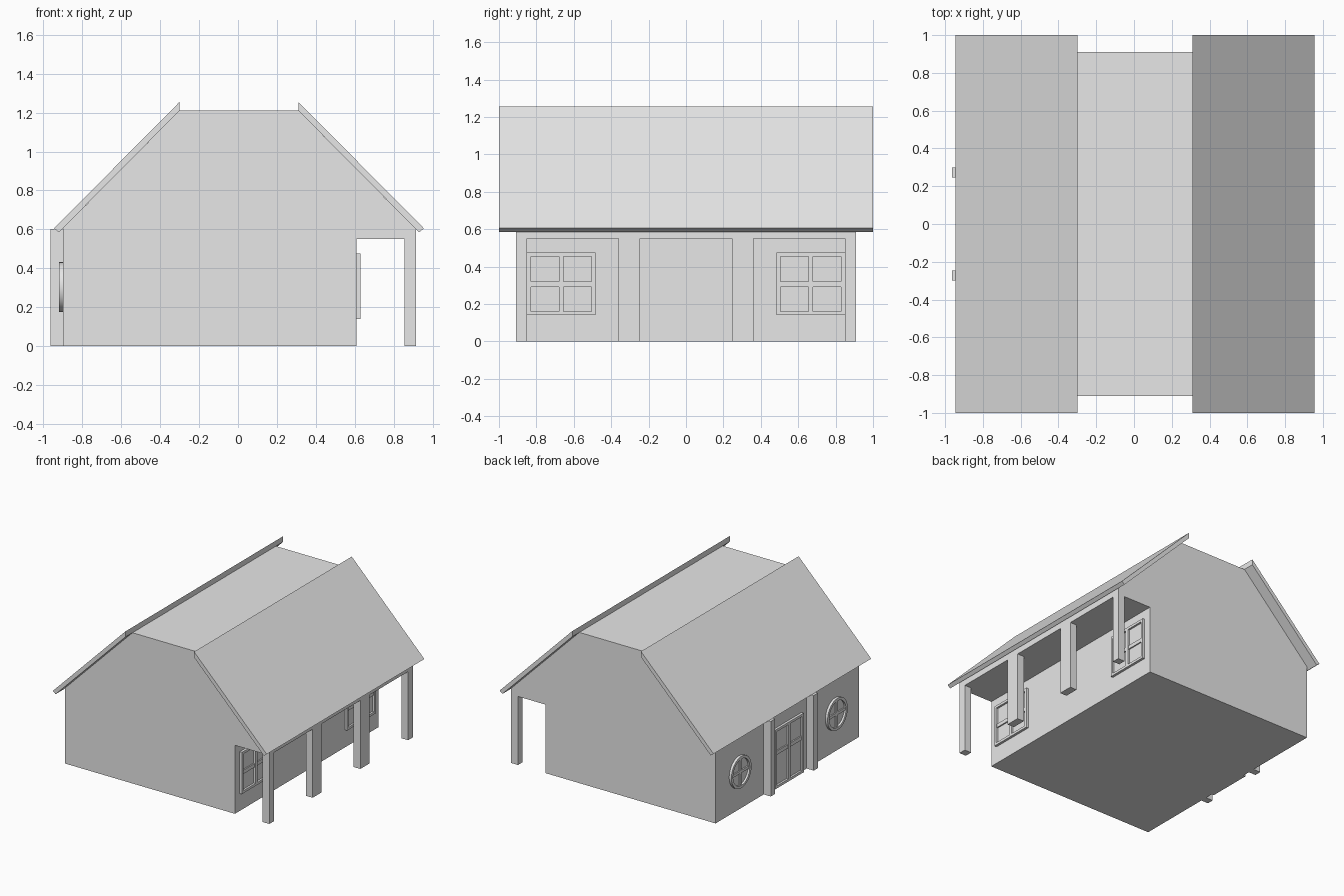
import bpy, bmesh, math
from mathutils import Vector

cube = bpy.data.objects.get("Cube")
if cube:
    bpy.data.objects.remove(cube, do_unlink=True)

plaster = bpy.data.materials.new("light grey plaster")
plaster.use_nodes = True
plaster.diffuse_color = (0.8, 0.8, 0.8, 1)
plaster.node_tree.nodes["Principled BSDF"].inputs["Base Color"].default_value = (0.8, 0.8, 0.8, 1)


def finish(name, bm):
    bmesh.ops.recalc_face_normals(bm, faces=bm.faces)
    mesh = bpy.data.meshes.new(name)
    bm.to_mesh(mesh)
    bm.free()
    mesh.materials.append(plaster)
    obj = bpy.data.objects.new(name, mesh)
    bpy.context.collection.objects.link(obj)
    return obj


def add_box(bm, x, y, z):
    """Add a box given as (low, high) ranges."""
    verts = bmesh.ops.create_cube(bm, size=1)["verts"]
    for v in verts:
        v.co = Vector([(r[0] + r[1]) / 2 + c * (r[1] - r[0]) for c, r in zip(v.co, (x, y, z))])


def box(name, x, y, z):
    bm = bmesh.new()
    add_box(bm, x, y, z)
    return finish(name, bm)


def prism(name, outline, half):
    """Extrude an x-z outline along y."""
    bm = bmesh.new()
    face = bm.faces.new([bm.verts.new((x, -half, z)) for x, z in outline])
    new = bmesh.ops.extrude_face_region(bm, geom=[face])["geom"]
    bmesh.ops.translate(bm, vec=(0, 2 * half, 0),
                        verts=[v for v in new if isinstance(v, bmesh.types.BMVert)])
    return finish(name, bm)


def casement(name, wall, side, y, z, bar):
    """Two-leaf frame standing proud of a wall, with a cross bar."""
    def out(depth):
        return sorted((wall, wall + side * depth))
    bm = bmesh.new()
    rim, mid = 0.02, (y[0] + y[1]) / 2
    add_box(bm, out(0.004), y, z)
    for a, b in ((y[0], y[0] + rim), (y[1] - rim, y[1]), (mid - 0.012, mid + 0.012)):
        add_box(bm, out(0.02), (a, b), z)
    for a, b in ((z[0], z[0] + rim), (z[1] - rim, z[1])):
        add_box(bm, out(0.0195), y, (a, b))
    add_box(bm, out(0.014), y, (bar - 0.015, bar + 0.015))
    return finish(name, bm)


def round_window(name, wall, y, z, radius):
    """Lathed ring with a cross, facing -x."""
    bm = bmesh.new()
    inner, steps = radius - 0.022, 32
    section = [(radius, 0), (radius, 0.02), (inner, 0.02), (inner, 0.004)]
    rings = []
    for i in range(steps):
        a = math.tau * i / steps
        rings.append([bm.verts.new((wall - d, y + r * math.cos(a), z + r * math.sin(a)))
                      for r, d in section])
    for i in range(steps):
        p, q = rings[i], rings[(i + 1) % steps]
        for j in range(len(section) - 1):
            bm.faces.new((p[j], q[j], q[j + 1], p[j + 1]))
    bm.faces.new([r[-1] for r in rings])
    reach = inner + 0.005
    add_box(bm, (wall - 0.014, wall), (y - reach, y + reach), (z - 0.011, z + 0.011))
    add_box(bm, (wall - 0.0145, wall), (y - 0.011, y + 0.011), (z - reach, z + reach))
    obj = finish(name, bm)
    bpy.ops.object.select_all(action="DESELECT")
    obj.select_set(True)
    bpy.context.view_layer.objects.active = obj
    bpy.ops.object.shade_smooth_by_angle(angle=math.radians(30))


# House body, with the upper floor reaching out over the porch
prism("house_body", [(-0.9, 0), (0.61, 0), (0.61, 0.55), (0.915, 0.55), (0.915, 0.6),
                     (0.31, 1.21), (-0.3, 1.21), (-0.9, 0.605)], 0.91)

# Sloped roof slabs rising past the flat ridge
for name, side in (("left_roof", 1), ("right_roof", -1)):
    prism(name, [(0.005 + side * x, z) for x, z in
                 ((0.95, 0.605), (0.305, 1.255), (0.305, 1.21), (0.925, 0.585))], 1.0)

for label, s in (("front", -1), ("back", 1)):
    # Porch posts and windows
    box(label + "_corner_post", (0.855, 0.915), sorted((s * 0.85, s * 0.91)), (0, 0.55))
    box(label + "_middle_post", (0.855, 0.915), sorted((s * 0.245, s * 0.36)), (0, 0.55))
    casement(label + "_porch_window", 0.61, 1, sorted((s * 0.85, s * 0.485)), (0.14, 0.475), 0.305)
    # Entrance side pilasters and round windows
    box(label + "_door_post", (-0.963, -0.9), sorted((s * 0.245, s * 0.3)), (0, 0.603))
    round_window(label + "_round_window", -0.9, s * 0.61, 0.303, 0.128)

# Double entrance door
casement("double_door", -0.9, -1, (-0.18, 0.18), (0, 0.475), 0.28)
